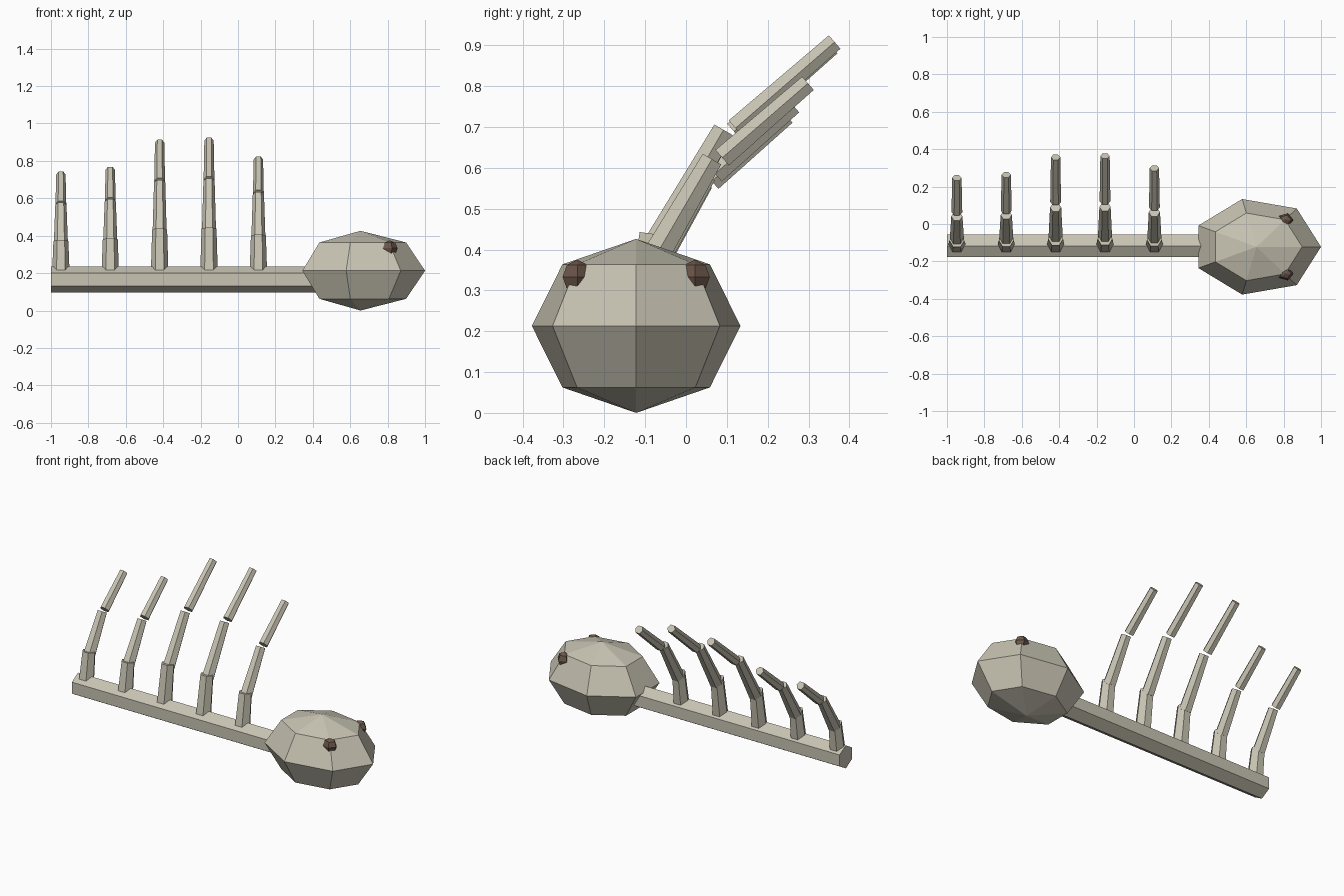
import bpy, bmesh, math
from mathutils import Vector

if "Cube" in bpy.data.objects:
    bpy.data.objects.remove(bpy.data.objects["Cube"])


def material(name, rgb):
    m = bpy.data.materials.new(name)
    m.diffuse_color = (*rgb, 1)
    m.use_nodes = True
    m.node_tree.nodes["Principled BSDF"].inputs["Base Color"].default_value = m.diffuse_color
    return m


BONE = material("bone", (0.58, 0.55, 0.45))
BROWN = material("dark brown", (0.15, 0.095, 0.07))
MID_Y = -0.122


def finish(name, bm, mat):
    bmesh.ops.recalc_face_normals(bm, faces=bm.faces[:])
    me = bpy.data.meshes.new(name)
    bm.to_mesh(me)
    bm.free()
    me.materials.append(mat)
    ob = bpy.data.objects.new(name, me)
    bpy.context.collection.objects.link(ob)


def tube(bm, a, b, ra, rb, u, sides=6):
    """Tapered prism from a to b; u is the direction of its first corner."""
    a, b, u = Vector(a), Vector(b), Vector(u)
    v = (b - a).normalized().cross(u)
    rings = []
    for c, r in ((a, ra), (b, rb)):
        rings.append([bm.verts.new(c + r * (math.cos(t) * u + math.sin(t) * v))
                      for t in (math.tau * i / sides for i in range(sides))])
    for i in range(sides):
        j = (i + 1) % sides
        bm.faces.new((rings[0][i], rings[0][j], rings[1][j], rings[1][i]))
    bm.faces.new(rings[0])
    bm.faces.new(rings[1])


def ball(name, centre, radii, sides, mat):
    """Low-poly ball: two poles and three rings, first corner facing +x."""
    bm = bmesh.new()
    c, (rx, ry, rz) = Vector(centre), radii
    rings = []
    for lat in (-45, 0, 45):
        s, k = math.sin(math.radians(lat)), math.cos(math.radians(lat))
        rings.append([bm.verts.new(c + Vector((rx * k * math.cos(t), ry * k * math.sin(t), rz * s)))
                      for t in (math.tau * i / sides for i in range(sides))])
    low = bm.verts.new(c - Vector((0, 0, rz)))
    top = bm.verts.new(c + Vector((0, 0, rz)))
    for i in range(sides):
        j = (i + 1) % sides
        bm.faces.new((low, rings[0][j], rings[0][i]))
        bm.faces.new((top, rings[2][i], rings[2][j]))
        for p, q in zip(rings, rings[1:]):
            bm.faces.new((p[i], p[j], q[j], q[i]))
    finish(name, bm, mat)


# Head
ball("head", (0.655, MID_Y, 0.213), (0.345, 0.262, 0.213), 7, BONE)

# Eyes, mirrored about the head's middle
for side, label in ((-1, "right"), (1, "left")):
    ball(label + "_eye", (0.81, MID_Y + side * 0.144, 0.333), (0.043, 0.038, 0.042), 5, BROWN)

# Spine: six-sided bar with an edge on top
bm = bmesh.new()
tube(bm, (-1, -0.117, 0.166), (0.46, -0.117, 0.166), 0.07, 0.07, (0, 0, 1))
finish("spine", bm, BONE)

# Ribs: three tapered segments each, (start, end, radii) as (y, z) offsets
SEGMENTS = (((0, 0), (0.038, 0.272), 0.048, 0.040),
            ((0.045, 0.245), (0.209, 0.527), 0.038, 0.030),
            ((0.238, 0.531), (0.481, 0.742), 0.029, 0.025))
for n, scale in enumerate((0.756, 0.79, 0.985, 1.0, 0.864)):
    x = -0.947 + 0.264 * n
    bm = bmesh.new()
    for a, b, ra, rb in SEGMENTS:
        p, q = [(x, -0.117 + scale * y, 0.166 + scale * z) for y, z in (a, b)]
        tube(bm, p, q, ra, rb, (1, 0, 0))
    finish(f"rib_{n + 1}", bm, BONE)
